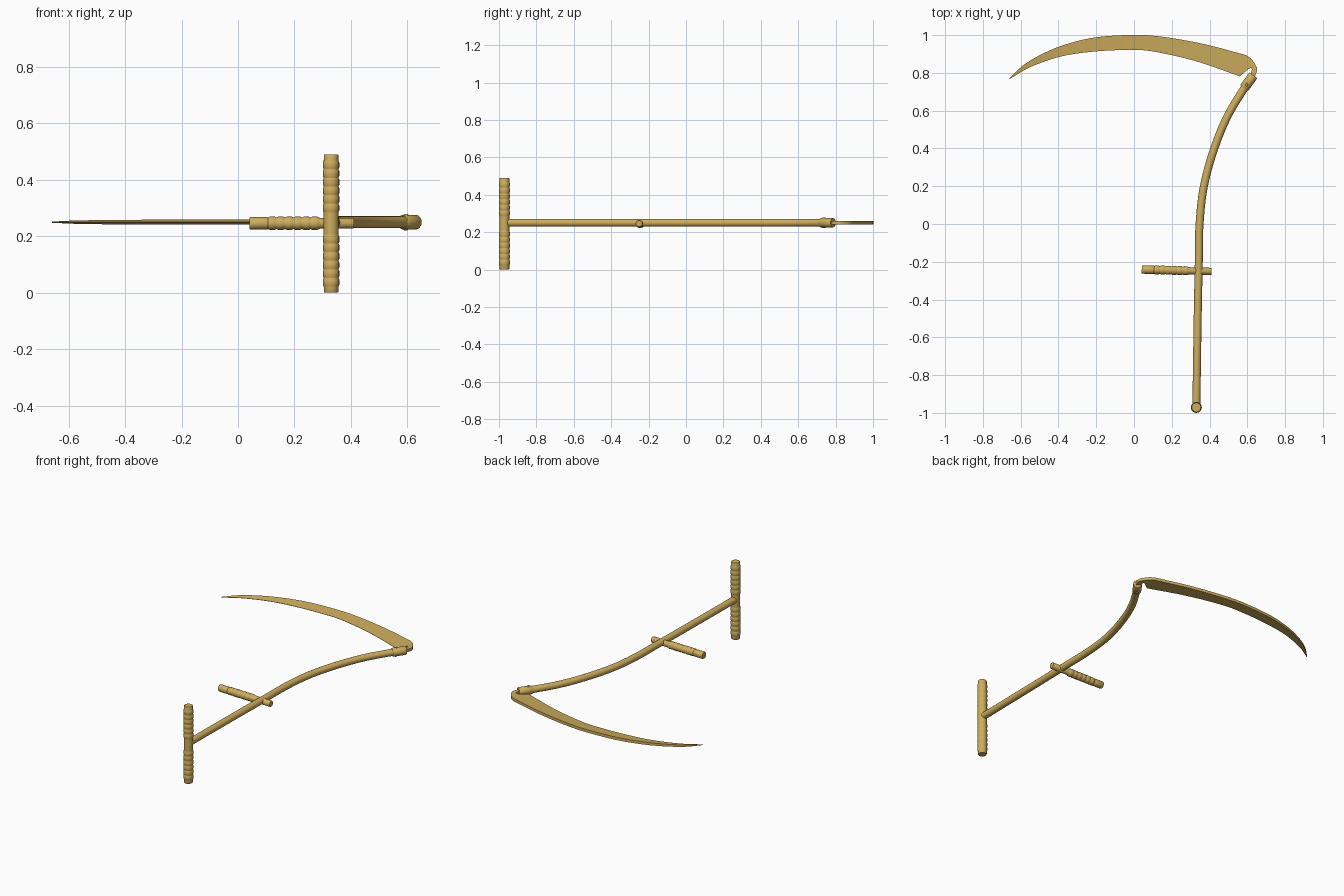
import bpy, bmesh, math
from mathutils import Vector

if "Cube" in bpy.data.objects:
    bpy.data.objects.remove(bpy.data.objects["Cube"])

mat = bpy.data.materials.new("straw_gold")
mat.diffuse_color = (0.62, 0.42, 0.11, 1)
mat.use_nodes = True
mat.node_tree.nodes["Principled BSDF"].inputs["Base Color"].default_value = mat.diffuse_color
Z = 0.25


def finish(name, bm, angle=35):
    bmesh.ops.recalc_face_normals(bm, faces=bm.faces)
    me = bpy.data.meshes.new(name)
    bm.to_mesh(me)
    bm.free()
    ob = bpy.data.objects.new(name, me)
    bpy.context.collection.objects.link(ob)
    me.materials.append(mat)
    bpy.ops.object.select_all(action='DESELECT')
    ob.select_set(True)
    bpy.context.view_layer.objects.active = ob
    bpy.ops.object.shade_smooth_by_angle(angle=math.radians(angle))
    return ob


def loft(name, loops, angle=35):
    """Skin a list of equal-length point loops and cap both ends."""
    bm = bmesh.new()
    rows = [[bm.verts.new(p) for p in loop] for loop in loops]
    n = len(rows[0])
    for a, b in zip(rows, rows[1:]):
        for i in range(n):
            j = (i + 1) % n
            bm.faces.new((a[i], a[j], b[j], b[i]))
    bm.faces.new(rows[0])
    bm.faces.new(rows[-1])
    return finish(name, bm, angle)


def ring(c, d, r, n=20):
    d = d.normalized()
    u = d.cross(Vector((0, 0, 1)) if abs(d.z) < 0.9 else Vector((1, 0, 0))).normalized()
    v = d.cross(u)
    return [c + r * (u * math.cos(2 * math.pi * i / n) + v * math.sin(2 * math.pi * i / n))
            for i in range(n)]


def turned(name, p0, p1, profile):
    """Turned part: profile is (distance from p0, radius)."""
    d = (p1 - p0).normalized()
    return loft(name, [ring(p0 + d * t, d, r) for t, r in profile])


def beads(t0, t1, count, r_low, r_high):
    step = (t1 - t0) / count
    return [(t0 + step * (k + f), r) for k in range(count)
            for f, r in ((0.03, r_low), (0.2, r_high), (0.8, r_high), (0.97, r_low))]


def spline(pts, steps):
    """Catmull-Rom through tuples of any dimension."""
    p = [Vector(q) for q in pts]
    p = [2 * p[0] - p[1]] + p + [2 * p[-1] - p[-2]]
    out = []
    for a, b, c, d in zip(p, p[1:], p[2:], p[3:]):
        for s in range(steps):
            t = s / steps
            out.append(0.5 * (2 * b + (c - a) * t + (2 * a - 5 * b + 4 * c - d) * t * t
                              + (3 * b - a - 3 * c + d) * t ** 3))
    return out + [p[-2]]


# Shaft: straight, then bending toward the blade
path = spline([(0.33, -0.97, Z), (0.337, -0.5, Z), (0.343, -0.2, Z), (0.347, 0.0, Z),
               (0.37, 0.2, Z), (0.425, 0.4, Z), (0.5, 0.58, Z), (0.61, 0.76, Z)], 6)
loft("shaft", [ring(c, path[min(i + 1, len(path) - 1)] - path[max(i - 1, 0)], 0.021)
               for i, c in enumerate(path)])

# Ferrule and its pins
f0, f1 = Vector((0.583, 0.72, Z)), Vector((0.632, 0.787, Z))
L = (f1 - f0).length
turned("ferrule", f0, f1, [(0, 0.023), (0.005, 0.026), (L - 0.004, 0.026), (L, 0.024)])
mid = f0.lerp(f1, 0.25)
turned("ferrule_pin", mid - Vector((0, 0, 0.029)), mid + Vector((0, 0, 0.029)),
       [(0, 0.006), (0.003, 0.009), (0.055, 0.009), (0.058, 0.006)])

# Upright end handle with ribbed grips either side of the shaft
turned("end_handle", Vector((0.33, -0.971, 0)), Vector((0.33, -0.971, 0.49)),
       [(0, 0.024), (0.003, 0.026), (0.02, 0.026)] + beads(0.022, 0.205, 6, 0.0265, 0.029)
       + [(0.207, 0.0265), (0.283, 0.0265)] + beads(0.285, 0.468, 6, 0.0265, 0.029)
       + [(0.47, 0.026), (0.487, 0.026), (0.49, 0.024)])

# Side handle passing through the shaft
turned("side_handle", Vector((0.041, -0.241, 0.246)), Vector((0.411, -0.251, 0.246)),
       [(0, 0.020), (0.003, 0.022), (0.063, 0.022)] + beads(0.065, 0.247, 6, 0.0205, 0.0235)
       + [(0.25, 0.019), (0.367, 0.019), (0.37, 0.017)])

# Blade stations: outer x, y, inner x, y, spine half thickness, edge half thickness
blade = spline([(-0.66, 0.77, -0.657, 0.768, 0.002, 0.001),
                (-0.57, 0.852, -0.55, 0.83, 0.006, 0.001),
                (-0.42, 0.93, -0.39, 0.886, 0.008, 0.001),
                (-0.24, 0.982, -0.22, 0.912, 0.009, 0.001),
                (-0.05, 1.0, -0.05, 0.921, 0.009, 0.001),
                (0.12, 0.995, 0.09, 0.915, 0.009, 0.001),
                (0.36, 0.955, 0.32, 0.864, 0.009, 0.001),
                (0.59, 0.895, 0.56, 0.782, 0.009, 0.001)], 6)
# Heel turning back into the tang
blade += [Vector(s) for s in ((0.618, 0.878, 0.608, 0.822, 0.009, 0.006),
                              (0.636, 0.855, 0.621, 0.828, 0.009, 0.009),
                              (0.65, 0.83, 0.624, 0.82, 0.009, 0.009),
                              (0.651, 0.81, 0.622, 0.807, 0.009, 0.009),
                              (0.638, 0.775, 0.615, 0.787, 0.009, 0.009))]
loops = []
for ox, oy, ix, iy, a, b in blade:
    loops.append([(ox, oy, Z - a), (ox, oy, Z + a), (ix, iy, Z + b), (ix, iy, Z - b)])
loft("blade", loops, 30)
